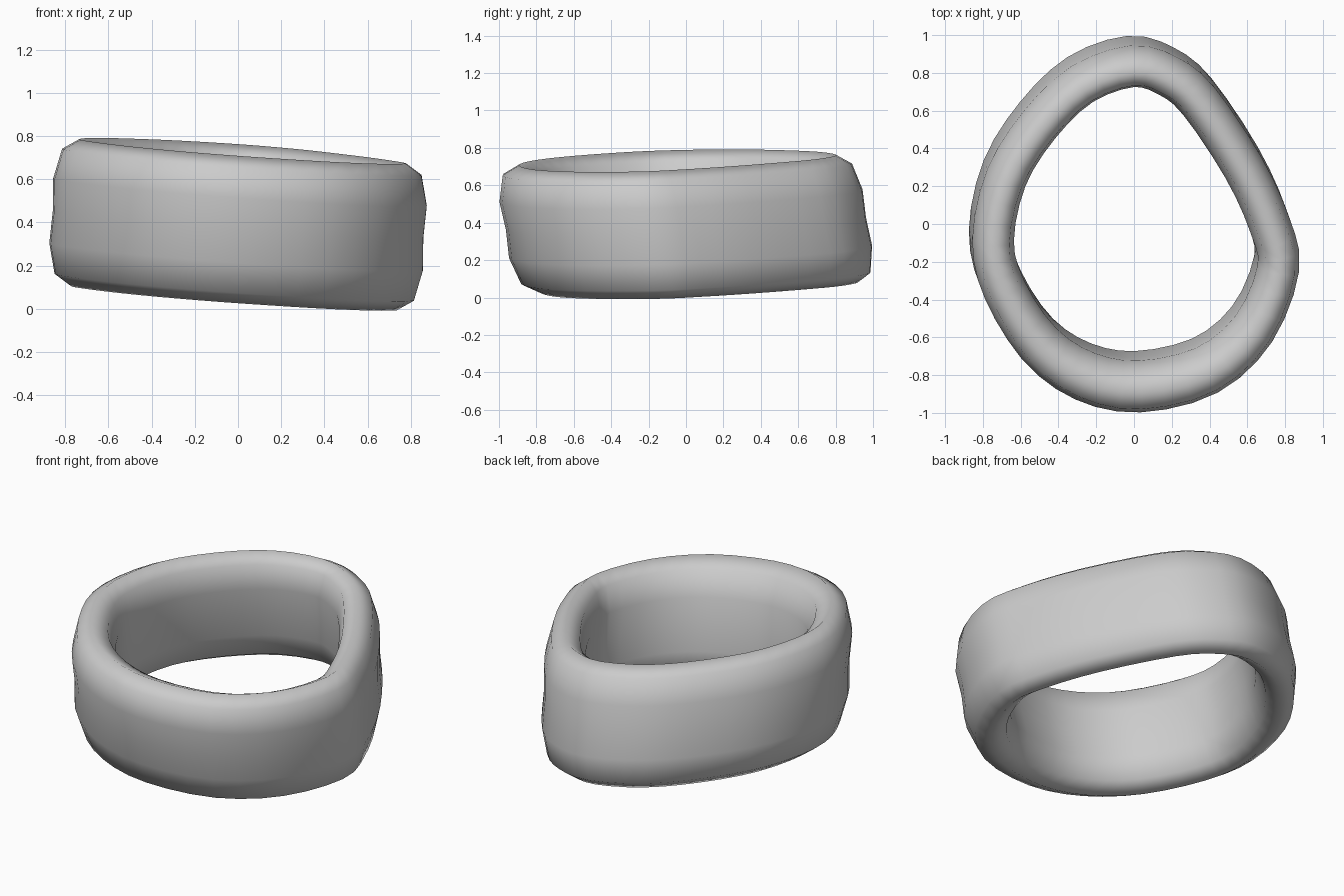
import bpy
import bmesh
from mathutils import Vector
from mathutils.interpolate import poly_3d_calc  # noqa: F401

if "Cube" in bpy.data.objects:
    bpy.data.objects.remove(bpy.data.objects["Cube"], do_unlink=True)

# Material
grey = bpy.data.materials.new("plain grey")
grey.use_nodes = True
colour = (0.6, 0.6, 0.6, 1)
grey.diffuse_color = colour
grey.node_tree.nodes["Principled BSDF"].inputs["Base Color"].default_value = colour

# Egg-shaped centre line of the band, seen from above
PATH = [Vector(p) for p in (
    (-.02, .86), (.17, .81), (.335, .675), (.57, .325), (.71, .02), (.755, -.21),
    (.625, -.53), (.375, -.75), (.02, -.835), (-.27, -.78), (-.51, -.61),
    (-.695, -.32), (-.755, -.06), (-.685, .27), (-.51, .55), (-.285, .765))]
STEPS = 3

# Rounded cross-section with slightly hollow sides: (outward, up)
QUARTER = [(.075, .29), (.107, .15)]
RIGHT = QUARTER + [(.1, 0)] + [(o, -u) for o, u in reversed(QUARTER)]
SECTION = [(0, .34)] + RIGHT + [(0, -.34)] + [(-o, u) for o, u in reversed(RIGHT)]


def spline(i, t):
    """Point and direction on a closed smooth curve through PATH."""
    a, b, c, d = (PATH[(i + k) % len(PATH)] for k in (-1, 0, 1, 2))
    m, n = (c - a) / 2, (d - b) / 2
    p, q = 3 * (c - b) - 2 * m - n, 2 * (b - c) + m + n
    return b + m * t + p * t**2 + q * t**3, m + 2 * p * t + 3 * q * t**2


# Sweep the section round the centre line, leaning and tilting the band
bm = bmesh.new()
rings = []
for i in range(len(PATH)):
    for s in range(STEPS):
        centre, along = spline(i, s / STEPS)
        out = Vector((-along.y, along.x)).normalized()
        if out.dot(centre) < 0:
            out.negate()
        width = 1.03 + .25 * max(0, -out.y) ** 2
        ring = []
        for o, u in SECTION:
            x, y = centre + out * o * width
            z = .394 + u - .072 * x + .032 * y
            ring.append(bm.verts.new((x + .06 * u, y - .17 * u, z)))
        rings.append(ring)

for k, ring in enumerate(rings):
    nxt = rings[(k + 1) % len(rings)]
    for j in range(len(ring)):
        h = (j + 1) % len(ring)
        bm.faces.new((ring[j], nxt[j], nxt[h], ring[h]))
bmesh.ops.recalc_face_normals(bm, faces=bm.faces)
for face in bm.faces:
    face.smooth = True

mesh = bpy.data.meshes.new("ring_band")
bm.to_mesh(mesh)
bm.free()
mesh.materials.append(grey)
band = bpy.data.objects.new("ring_band", mesh)
bpy.context.collection.objects.link(band)
